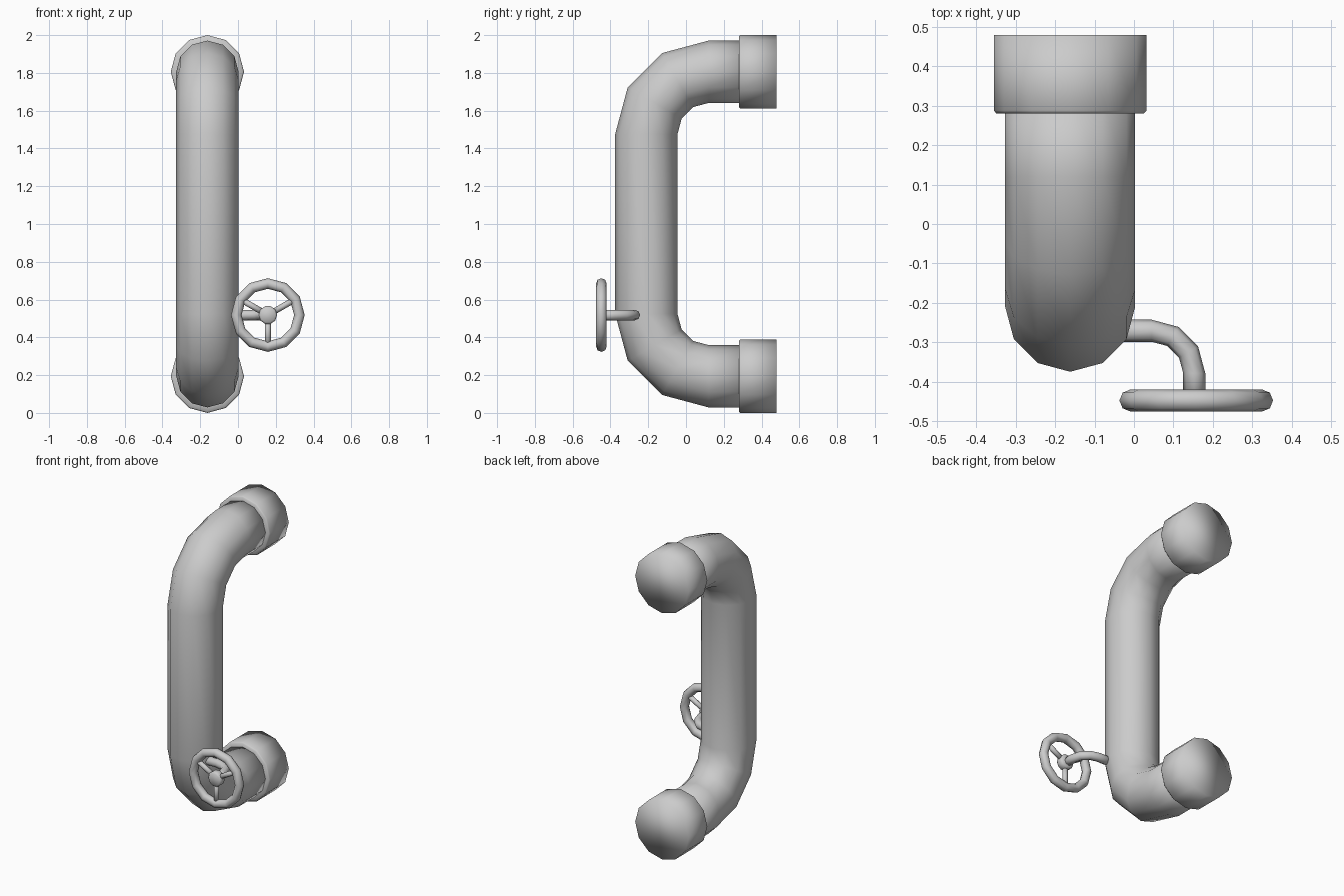
import bpy, bmesh
from math import sin, cos, pi, radians
from mathutils import Vector

if "Cube" in bpy.data.objects:
    bpy.data.objects.remove(bpy.data.objects["Cube"])


def finish(name, bm):
    bmesh.ops.recalc_face_normals(bm, faces=bm.faces)
    for f in bm.faces:
        f.smooth = True
    me = bpy.data.meshes.new(name)
    bm.to_mesh(me)
    bm.free()
    ob = bpy.data.objects.new(name, me)
    bpy.context.collection.objects.link(ob)
    return ob


def sweep(name, stations, axis, sides):
    """Skin rings along a planar path; stations are (point, tangent, radius)."""
    bm = bmesh.new()
    axis = Vector(axis)
    rings = []
    for p, t, r in stations:
        side = axis.cross(Vector(t).normalized())
        rings.append([bm.verts.new(Vector(p) + r * (cos(2 * pi * i / sides) * axis
                                                    + sin(2 * pi * i / sides) * side))
                      for i in range(sides)])
    for a, b in zip(rings, rings[1:]):
        for i in range(sides):
            j = (i + 1) % sides
            bm.faces.new((a[i], a[j], b[j], b[i]))
    bm.faces.new(rings[0])
    bm.faces.new(rings[-1])
    return finish(name, bm)


# Main pipe: two 90 degree elbows of three segments each
PX, PR, BEND = -0.162, 0.165, 0.33
TOP, BOTTOM = 1.806, 0.194
path = [((PX, 0.32, TOP), (0, -1, 0), PR)]
for start, cz in ((90, TOP - BEND), (180, BOTTOM + BEND)):
    for k in range(4):
        a = radians(start + 30 * k)
        path.append(((PX, 0.12 + BEND * cos(a), cz + BEND * sin(a)),
                     (0, -sin(a), cos(a)), PR))
path.append(((PX, 0.32, BOTTOM), (0, 1, 0), PR))
sweep("main_pipe", path, (1, 0, 0), 12)

# End collars with a chamfered front rim
for label, z in (("top", TOP), ("bottom", BOTTOM)):
    sweep(label + "_collar",
          [((PX, y, z), (0, 1, 0), r)
           for y, r in ((0.28, 0.15), (0.28, 0.187), (0.288, 0.194), (0.48, 0.194))],
          (1, 0, 0), 12)

# Valve stem: short bent tube from the pipe to the wheel
WX, WY, WZ = 0.158, -0.448, 0.518
SR, SB = 0.028, 0.108
cx, cy = 0.045, -0.379
stem = [((-0.06, cy + SB, WZ), (1, 0, 0), SR)]
for k in range(4):
    a = radians(90 - 30 * k)
    stem.append(((cx + SB * cos(a), cy + SB * sin(a), WZ), (sin(a), -cos(a), 0), SR))
stem.append(((cx + SB, WY, WZ), (0, -1, 0), SR))
sweep("valve_stem", stem, (0, 0, 1), 8)

# Wheel rim
RM, RT = 0.167, 0.028
bm = bmesh.new()
grid = [[bm.verts.new((WX + (RM + RT * cos(v)) * cos(u), WY + RT * sin(v),
                       WZ + (RM + RT * cos(v)) * sin(u)))
         for v in (2 * pi * j / 8 for j in range(8))]
        for u in (2 * pi * i / 12 for i in range(12))]
for i in range(12):
    for j in range(8):
        a, b = grid[i], grid[(i + 1) % 12]
        bm.faces.new((a[j], b[j], b[(j + 1) % 8], a[(j + 1) % 8]))
finish("wheel_rim", bm)

# Wheel hub
sweep("wheel_hub", [((WX, y, WZ), (0, 1, 0), r) for y, r in
                    ((WY - 0.026, 0.04), (WY - 0.016, 0.049),
                     (WY + 0.016, 0.049), (WY + 0.026, 0.04))], (1, 0, 0), 10)

# Three spokes
for k in range(3):
    a = radians(30 + 120 * k)
    d = Vector((cos(a), 0, sin(a)))
    c = Vector((WX, WY, WZ))
    sweep("spoke_%d" % (k + 1), [(c + d * 0.02, d, 0.016), (c + d * RM, d, 0.016)],
          (0, 1, 0), 8)
